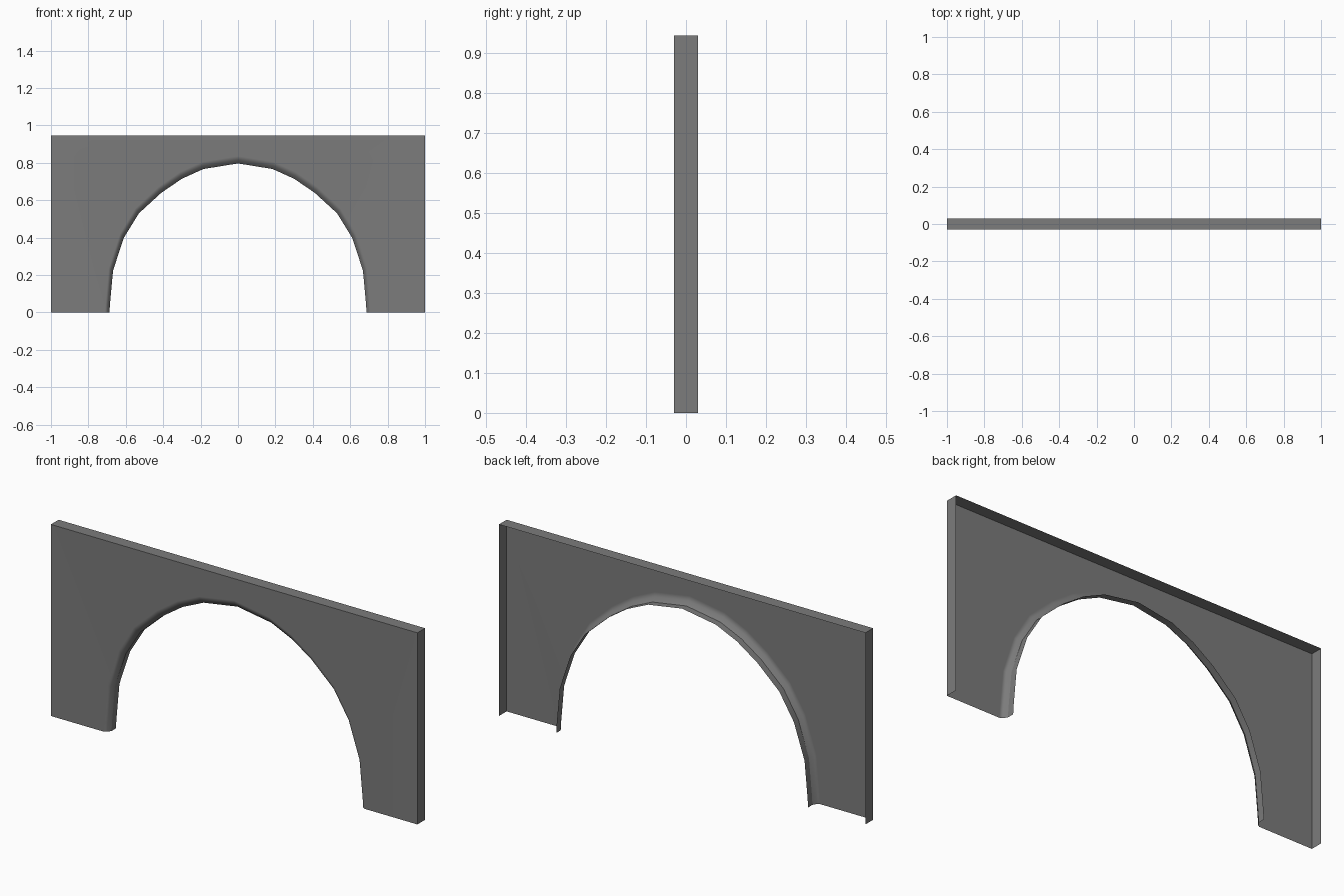
import bpy
import bmesh

old = bpy.data.objects.get("Cube")
if old:
    bpy.data.objects.remove(old, do_unlink=True)

HEIGHT, FRONT, CREASE, BACK = 0.945, -0.03, -0.004, 0.03

# Plain grey finish
grey = bpy.data.materials.new("mid_grey")
grey.use_nodes = True
colour = (0.2, 0.2, 0.2, 1)
grey.diffuse_color = colour
grey.node_tree.nodes["Principled BSDF"].inputs["Base Color"].default_value = colour

# Arch opening, left foot to crown, then mirrored to the right foot
half = [(0.687, 0), (0.685, 0.04), (0.668, 0.225), (0.61, 0.40), (0.53, 0.53),
        (0.41, 0.64), (0.30, 0.715), (0.185, 0.767), (0, 0.797)]
inner = half + [(-x, z) for x, z in reversed(half[:-1])]
outer = [(x * 1.036, z * 1.05) for x, z in inner]

bm = bmesh.new()


def row(points, y):
    return [bm.verts.new((x, y, z)) for x, z in points]


def blend(t):
    return [(a + (c - a) * t, b + (d - b) * t) for (a, b), (c, d) in zip(outer, inner)]


def band(a, b):
    for i in range(len(a) - 1):
        bm.faces.new((a[i], a[i + 1], b[i + 1], b[i]))


def sharpen(verts):
    for a, b in zip(verts, verts[1:]):
        bm.edges.get((a, b)).smooth = False


# Front plate with the arch cut out of its lower edge
frame = [(1, 0), (1, HEIGHT), (-1, HEIGHT), (-1, 0)]
frame_front = row(frame, FRONT)
arch_front = row(outer, FRONT)
bm.faces.new(frame_front + arch_front[::-1])

# Side and top flanges turned back from the plate
frame_back = row(frame, BACK)
band(frame_front[::-1], frame_back[::-1])
sharpen(frame_front)
for a, b in zip(frame_front, frame_back):
    sharpen([a, b])

# Rounded arch edge followed by the straight lip
arch_round = row(blend(0.55), -0.022)
arch_crease = row(inner, CREASE)
arch_back = row(inner, BACK)
band(arch_front, arch_round)
band(arch_round, arch_crease)
band(arch_crease, arch_back)
sharpen(arch_crease)

for face in bm.faces:
    face.smooth = True

mesh = bpy.data.meshes.new("arch_panel")
bm.to_mesh(mesh)
bm.free()
mesh.materials.append(grey)
panel = bpy.data.objects.new("arch_panel", mesh)
bpy.context.collection.objects.link(panel)

# Keep the plate flat while the arch edge shades softly
weighted = panel.modifiers.new("flat_plate_shading", "WEIGHTED_NORMAL")
weighted.keep_sharp = True
